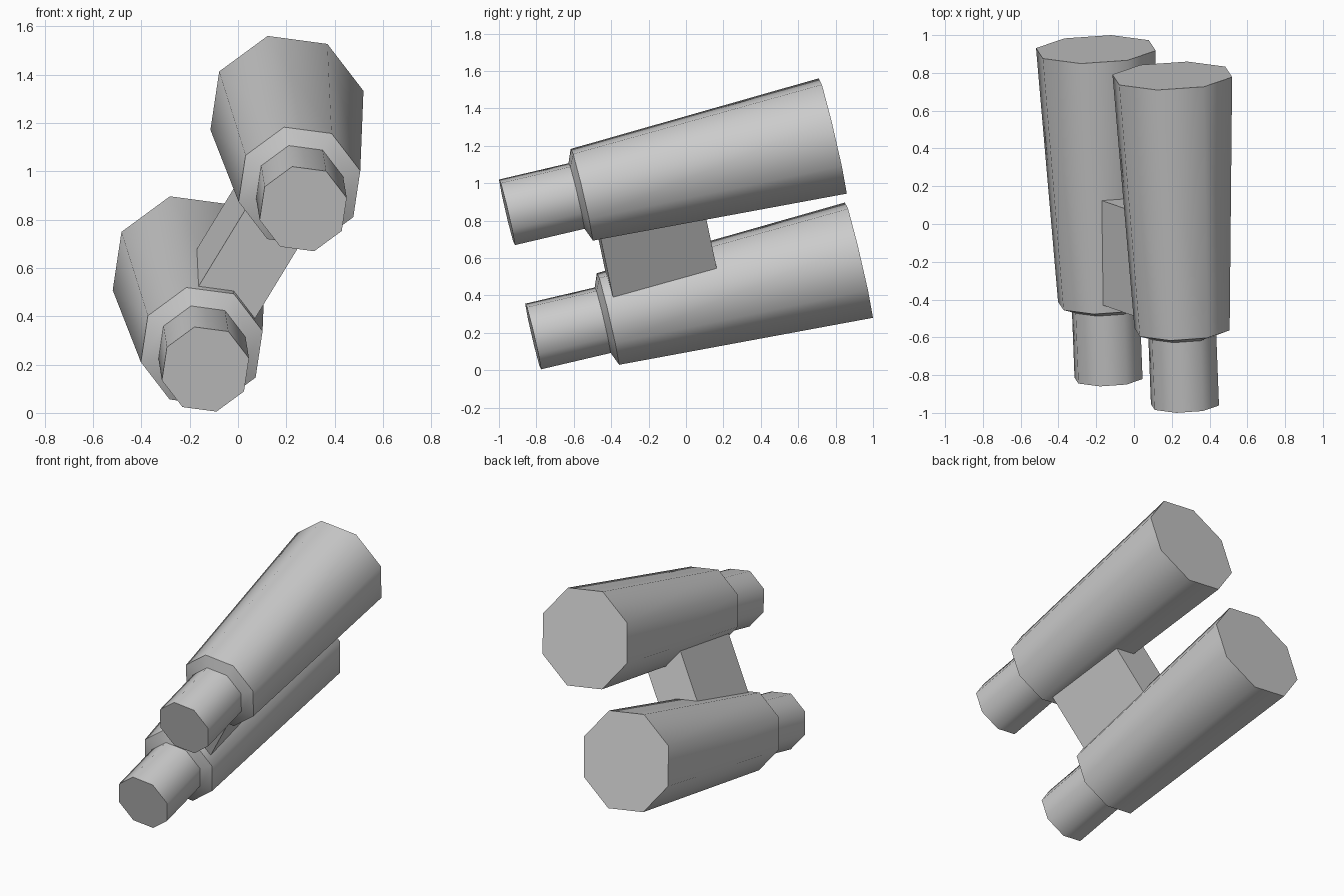
import bpy, bmesh
from math import cos, sin, pi, radians
from mathutils import Matrix, Vector

if "Cube" in bpy.data.objects:
    bpy.data.objects.remove(bpy.data.objects["Cube"])

# Tilted frame: local X runs across the barrels, local Y along them
along = Vector((-0.0375, 0.973, 0.228)).normalized()
across = Vector((0.512, -0.175, 0.841))
across = (across - along * across.dot(along)).normalized()
up = across.cross(along)
frame = Matrix((across, along, up)).transposed().to_4x4()
frame.translation = (0.0675, -0.887, 0.5125)

SIDES = 8
HALF_GAP = 0.395
# (distance along the barrel, radius)
PROFILE = [(0, 0.186), (0.382, 0.186), (0.411, 0.26), (1.79, 0.327)]


def add_object(name, bm):
    bmesh.ops.recalc_face_normals(bm, faces=bm.faces)
    bm.transform(frame)
    mesh = bpy.data.meshes.new(name)
    bm.to_mesh(mesh)
    bm.free()
    obj = bpy.data.objects.new(name, mesh)
    bpy.context.collection.objects.link(obj)
    return obj


def barrel(name, x):
    bm = bmesh.new()
    rings = []
    for y, r in PROFILE:
        angles = [2 * pi * i / SIDES for i in range(SIDES)]
        rings.append([bm.verts.new((x + r * cos(a), y, r * sin(a))) for a in angles])
    for a, b in zip(rings, rings[1:]):
        for i in range(SIDES):
            j = (i + 1) % SIDES
            bm.faces.new((a[i], a[j], b[j], b[i]))
    bm.faces.new(rings[0])
    bm.faces.new(rings[-1])
    obj = add_object(name, bm)
    bpy.ops.object.select_all(action='DESELECT')
    obj.select_set(True)
    bpy.context.view_layer.objects.active = obj
    bpy.ops.object.shade_smooth_by_angle(angle=radians(50))


# Two stepped barrels with eyepieces
barrel("left_barrel", -HALF_GAP)
barrel("right_barrel", HALF_GAP)

# Block joining the barrels
bm = bmesh.new()
bmesh.ops.create_cube(bm, size=1)
bmesh.ops.scale(bm, vec=(0.5, 0.575, 0.272), verts=bm.verts)
bmesh.ops.translate(bm, vec=(0, 0.743, 0), verts=bm.verts)
add_object("bridge", bm)
